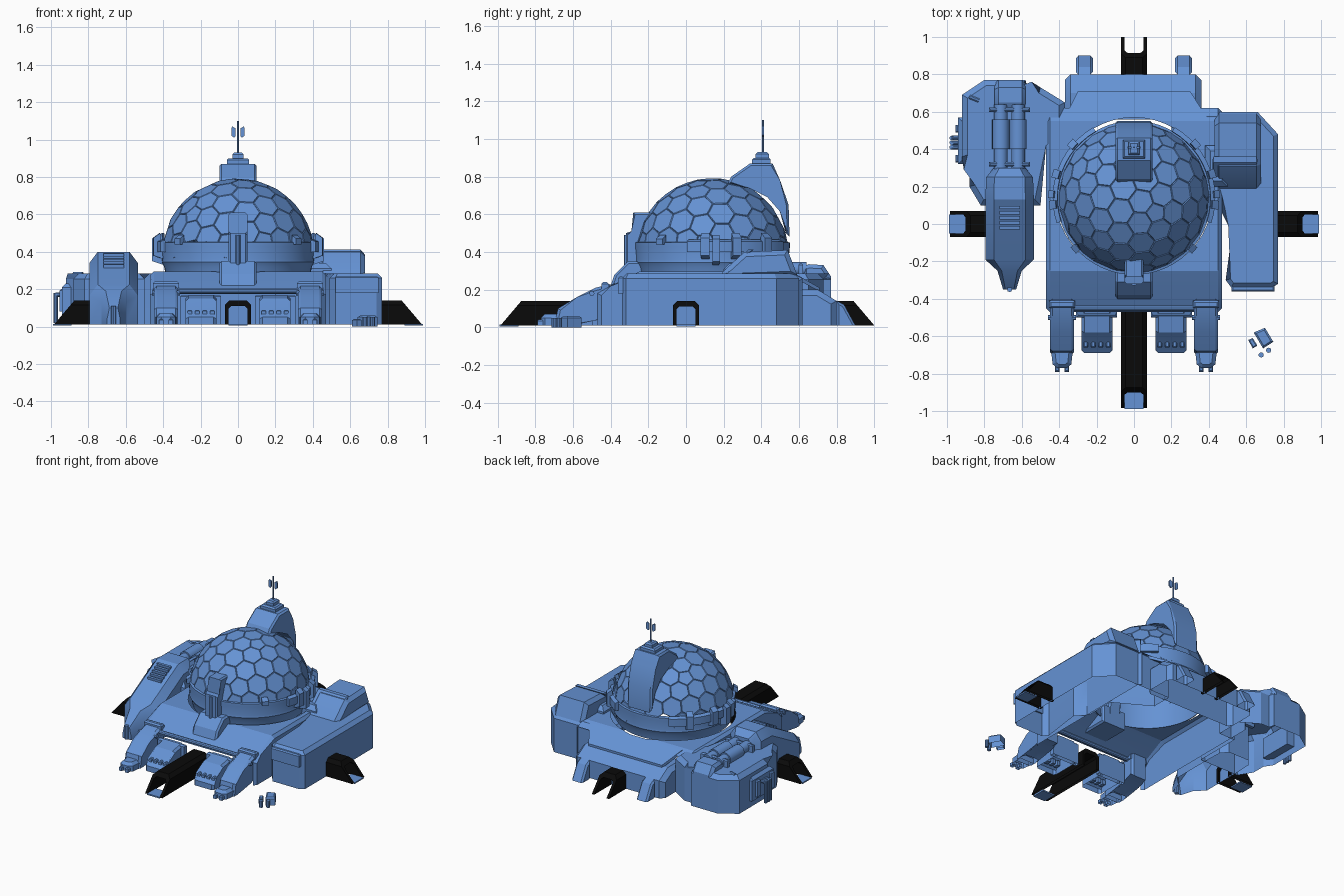
import bpy, bmesh, math
from mathutils import Vector, Matrix

if "Cube" in bpy.data.objects:
    bpy.data.objects.remove(bpy.data.objects["Cube"])

CY, CZ, R = 0.14, 0.385, 0.407          # dome centre and radius


def material(name, c):
    m = bpy.data.materials.new(name)
    m.diffuse_color = (*c, 1)
    m.use_nodes = True
    m.node_tree.nodes["Principled BSDF"].inputs["Base Color"].default_value = m.diffuse_color
    return m


BLUE = material("blue_hull", (0.13, 0.29, 0.66))
BLACK = material("black_tunnel", (0.003, 0.003, 0.003))


def finish(name, bm, mat=BLUE, open_bottom=True):
    bmesh.ops.recalc_face_normals(bm, faces=bm.faces)
    if open_bottom:
        low = [f for f in bm.faces if all(v.co.z < 0.011 for v in f.verts)]
        bmesh.ops.delete(bm, geom=low, context='FACES')
    me = bpy.data.meshes.new(name)
    bm.to_mesh(me)
    bm.free()
    ob = bpy.data.objects.new(name, me)
    bpy.context.collection.objects.link(ob)
    me.materials.append(mat)
    return ob


def loft_bm(loops, caps=True):
    bm = bmesh.new()
    rows = [[bm.verts.new(p) for p in lp] for lp in loops]
    n = len(rows[0])
    for a, b in zip(rows, rows[1:]):
        for i in range(n):
            bm.faces.new((a[i], a[(i + 1) % n], b[(i + 1) % n], b[i]))
    if caps:
        bm.faces.new(rows[0])
        bm.faces.new(rows[-1])
    return bm


def extr(name, pts, axis, lo, hi, cham=0, mat=BLUE, open_bottom=True):
    """Extrude a 2D profile along an axis, chamfering its end rims."""
    put = {'x': lambda p, t: (t, p[0], p[1]), 'y': lambda p, t: (p[0], t, p[1]),
           'z': lambda p, t: (p[0], p[1], t)}[axis]
    bm = loft_bm([[put(p, t) for p in pts] for t in (lo, hi)])
    if cham:
        k = 'xyz'.index(axis)
        ends = (max(lo, hi),) if axis == 'z' else (lo, hi)
        es = [e for e in bm.edges if any(all(abs(v.co[k] - t) < 1e-5 for v in e.verts) for t in ends)
              and not all(v.co.z < 0.011 for v in e.verts)]
        bmesh.ops.bevel(bm, geom=es, offset=cham, segments=1, affect='EDGES')
    return finish(name, bm, mat, open_bottom)


def box(name, x0, x1, y0, y1, z0, z1, cham=0):
    return extr(name, [(x0, y0), (x1, y0), (x1, y1), (x0, y1)], 'z', z0, z1, cham)


def tube(name, a, b, r, seg=16):
    a, b = Vector(a), Vector(b)
    bm = bmesh.new()
    bmesh.ops.create_cone(bm, cap_ends=True, segments=seg, radius1=r, radius2=r, depth=(b - a).length)
    m = Matrix.Translation((a + b) / 2) @ Vector((0, 0, 1)).rotation_difference(b - a).to_matrix().to_4x4()
    bmesh.ops.transform(bm, matrix=m, verts=bm.verts)
    return finish(name, bm, open_bottom=False)


def arc(name, prof, a0, a1, seg, caps=True, close=True):
    """Sweep an (r, z) profile around the dome axis."""
    loops = []
    for i in range(seg + 1):
        t = math.radians(a0 + (a1 - a0) * i / seg)
        loops.append([(r * math.cos(t), CY + r * math.sin(t), z) for r, z in prof])
    bm = loft_bm(loops, caps)
    bmesh.ops.remove_doubles(bm, verts=bm.verts, dist=1e-5)
    return finish(name, bm, open_bottom=False)


# dome: raised hexagon tiles, the dual of an icosphere
ico = bmesh.new()
bmesh.ops.create_icosphere(ico, subdivisions=3, radius=1, matrix=Matrix.Rotation(0.3, 4, 'Y') @ Matrix.Rotation(0.2, 4, 'X'))
bm = bmesh.new()
C = Vector((0, CY, CZ))
for v in ico.verts:
    if v.co.z < 0.06:
        continue
    n = v.co.normalized()
    u = n.orthogonal().normalized()
    w = n.cross(u)
    cs = [f.calc_center_median().normalized() for f in v.link_faces]
    cs.sort(key=lambda c: math.atan2(c.dot(w), c.dot(u)))
    outer = [bm.verts.new(C + c * (R - 0.004)) for c in cs]
    inner = [bm.verts.new(C + c.lerp(n, 0.06).normalized() * R) for c in cs]
    for i in range(len(cs)):
        j = (i + 1) % len(cs)
        bm.faces.new((outer[i], outer[j], inner[j], inner[i]))
    bm.faces.new(inner)
ico.free()
bmesh.ops.remove_doubles(bm, verts=bm.verts, dist=1e-5)
finish("dome_tiles", bm, open_bottom=False)

# dome collar and clamps
arc("dome_ring", [(.39, .455), (.412, .45), (.412, .43), (.405, .36), (.408, .345), (.395, .32), (.385, .27), (.38, .27)],
    0, 360, 56, False)
for s in (0, 1):
    a = lambda t: 180 - t if s else t
    arc("side_collar", [(.40, .40), (.435, .40), (.435, .455), (.41, .465)], a(-18), a(60), 12)
    for t in (-8, 14, 38):
        arc("collar_clamp", [(.40, .36), (.455, .38), (.455, .475), (.42, .50)], a(t), a(t + 6), 3)
    arc("collar_shoulder", [(.40, .33), (.46, .35), (.46, .47), (.43, .49)], a(0), a(5), 2)
for t in (218, 316):
    arc("front_clamp", [(.40, .44), (.43, .44), (.43, .47), (.40, .49)], t, t + 6, 2)

# rear hood, antenna
extr("rear_hood", [(.22, .76), (.24, .80), (.34, .87), (.46, .87), (.50, .78), (.545, .65), (.55, .48),
                   (.53, .5), (.51, .62), (.44, .70), (.34, .75)], 'x', -.1, .1, .012)
box("hood_cap", -.06, .06, .35, .45, .86, .90, .01)
box("antenna_base", -.03, .03, .37, .44, .89, .93, .01)
tube("antenna", (0, .41, .92), (0, .41, 1.1), .005, 8)
for s in (-1, 1):
    extr("antenna_plate", [(s * .013, 1.02), (s * .02, 1.01), (s * .036, 1.02), (s * .036, 1.06), (s * .03, 1.07), (s * .013, 1.06)],
         'y', .405, .415)

# front dome spine
extr("front_spine", [(-.32, .30), (-.32, .50), (-.28, .50), (-.28, .61), (-.17, .61), (-.2, .3)], 'x', -.05, .05, .01)
extr("front_spine_base", [(-.40, .22), (-.38, .28), (-.31, .35), (-.2, .35), (-.2, .22)], 'x', -.1, .1, .012)
tube("spine_rod", (0, -.315, .29), (0, -.315, .49), .015, 10)

# central hull with a round opening under the dome
hull = extr("central_hull", [(-.47, .01), (-.47, .18), (-.40, .22), (-.25, .295), (.55, .295), (.62, .26), (.62, .01)],
            'x', -.47, .47, .02, open_bottom=False)
bm = bmesh.new()
bmesh.ops.create_cone(bm, cap_ends=True, segments=48, radius1=.42, radius2=.42, depth=2, matrix=Matrix.Translation((0, .15, 0)))
cutter = finish("hull_cutter", bm, open_bottom=False)
cutter.hide_render = True
mod = hull.modifiers.new("opening", 'BOOLEAN')
mod.object, mod.operation, mod.solver = cutter, 'DIFFERENCE', 'EXACT'
bpy.context.view_layer.objects.active = hull
bpy.ops.object.modifier_apply(modifier="opening")
bpy.data.objects.remove(cutter)
bm = bmesh.new()
bm.from_mesh(hull.data)
drop = [f for f in bm.faces if all(v.co.z < .011 for v in f.verts)
        or all(abs(math.hypot(v.co.x, v.co.y - .15) - .42) < .004 for v in f.verts) and abs(f.normal.z) < .3
        or f.normal.y > .9 or f.normal.y < -.95]
bmesh.ops.delete(bm, geom=drop, context='FACES')
bm.to_mesh(hull.data)
bm.free()
tube("front_bar", (-.32, -.45, .19), (.32, -.45, .19), .016, 10)
for s in (-1, 1):
    box("front_panel", s * .09, s * .31, -.50, -.47, .01, .17, .01)

# rear deck, rear wall and prongs
bm = loft_bm([[(-.37, .57, z0), (-.30, .71, z1), (.30, .71, z1), (.39, .57, z0)] for z0, z1 in ((.265, .19), (.29, .21))])
finish("rear_deck", bm)
extr("rear_wall", [(.56, .01), (.56, .2), (.70, .2), (.80, .14), (.80, .01)], 'x', -.37, .36, .03)
for s in (-1, 1):
    extr("rear_prong", [(.80, .01), (.80, .14), (.84, .12), (.90, .01)], 'x', s * .22, s * .31, .012)

# front legs, toes and feet
for s in (-1, 1):
    extr("front_leg", [(-.40, .23), (-.48, .21), (-.58, .16), (-.68, .10), (-.70, .01), (-.60, .01), (-.49, .05), (-.40, .05)],
         'x', s * .32, s * .45, .015)
    box("leg_block", s * .315, s * .455, -.45, -.41, .18, .24, .01)
    extr("leg_toe", [(s * .325, -.66), (s * .335, -.75), (s * .36, -.77), (s * .41, -.77), (s * .435, -.75), (s * .445, -.66)],
         'z', .01, .07, .02)
    for k in (.36, .41):
        box("toe_claw", s * (k - .012), s * (k + .012), -.79, -.75, .01, .04, .006)
    for k in (.325, .445):
        tube("leg_pin", (s * (k - .015), -.5, .18), (s * (k + .015), -.5, .18), .014, 8)
    extr("front_foot", [(-.47, .17), (-.58, .15), (-.64, .08), (-.69, .05), (-.69, .01), (-.47, .01)], 'x', s * .115, s * .28, .015)
    for k in range(4):
        box("foot_tread", s * (.125 + k * .04), s * (.15 + k * .04), -.66, -.62, .05, .09, .006)

# right corridor module
extr("right_module", [(.2, .6), (.66, .6), (.77, .48), (.77, -.32), (.74, -.34), (.52, -.34), (.49, -.3), (.53, 0), (.46, .08), (.46, .3), (.2, .45)],
     'z', .01, .285, .025)
extr("right_cover", [(.18, .27), (.2, .3), (.31, .40), (.54, .41), (.59, .28), (.55, .27)], 'x', .43, .68, .025)
extr("right_cover_rib", [(.2, .29), (.33, .412), (.36, .412), (.23, .29)], 'x', .42, .66, .006)
box("right_front_frame", .52, .75, -.36, -.33, .18, .27, .008)
box("right_link", .38, .50, .20, .42, .25, .34, .03)

# left machinery module
extr("left_module", [(-.92, .69), (-.80, .77), (-.58, .77), (-.57, .73), (-.50, .73), (-.37, .65), (-.37, .45), (-.5, .45),
                     (-.5, .1), (-.82, .1), (-.88, .2), (-.88, .3), (-.92, .36)], 'z', .01, .285, .03)
sect = [(.30, .085, .36), (.25, .125, .40), (.13, .13, .40), (-.19, .13, .225), (-.25, .065, .19), (-.35, .035, .10)]
bm = loft_bm([[(-.665 - w, y, .01), (-.665 - w, y, z - .06), (-.665 - w * .65, y, z), (-.665 + w * .65, y, z),
               (-.665 + w, y, z - .06), (-.665 + w, y, .01)] for y, w, z in sect])
finish("left_tower", bm)
for k in range(5):
    y, z = -.02 + k * .027, .318 + k * .0148
    extr("tower_louver", [(y - .007, z - .01), (y - .009, z + .014), (y + .008, z + .016), (y + .008, z - .005)], 'x', -.72, -.61)
tube("nose_pipe", (-.665, -.35, .01), (-.665, -.35, .11), .014, 8)
for x in (-.712, -.62):
    tube("tank", (x, .29, .31), (x, .64, .31), .036, 20)
    tube("tank_sleeve", (x, .40, .31), (x, .56, .31), .046, 20)
for y in (.32, .61):
    box("tank_bracket", -.775, -.555, y - .012, y + .012, .26, .34, .008)
extr("tank_cap", [(.62, .25), (.62, .32), (.65, .335), (.73, .33), (.77, .27), (.77, .22)], 'x', -.745, -.58, .02)
# side pipes and hatch
box("side_hatch", -.94, -.86, .32, .57, .06, .23, .02)
for y in (.41, .435, .46):
    tube("side_pipe_out", (-.90, y, .17), (-.975, y, .17), .012, 10)
    tube("side_pipe_down", (-.975, y, .18), (-.975, y, .02), .012, 10)
for y in (.35, .51):
    box("side_lug", -.955, -.92, y - .02, y + .02, .08, .2, .008)
tube("roof_handle", (-.88, .68, .28), (-.83, .66, .28), .012, 8)

# black entry tunnels with sloped mouths and blue doorsteps
ring = [(-.07, .01), (-.07, .115), (-.045, .14), (.045, .14), (.07, .115), (.07, .01),
        (.05, .01), (.05, .095), (.035, .11), (-.035, .11), (-.05, .095), (-.05, .01)]
for name, ang, start in (("right", 0, .76), ("back", 90, .78), ("left", 180, .78), ("front", 270, .45)):
    rot = Matrix.Rotation(math.radians(ang), 4, 'Z')
    tip = 1.0 if name == "back" else .985
    bm = loft_bm([[(start, u, z) for u, z in ring], [(tip - (z - .01) * .85, u, z) for u, z in ring]])
    bmesh.ops.transform(bm, matrix=rot, verts=bm.verts)
    finish(name + "_tunnel", bm, BLACK)
    if name != "back":
        bm = loft_bm([[(.89, -.05, z), (.99, -.05, z), (.99, .05, z), (.89, .05, z)] for z in (.005, .015)])
        bmesh.ops.transform(bm, matrix=rot, verts=bm.verts)
        finish(name + "_doorstep", bm, open_bottom=False)

# loose crates beside the base
extr("crate", [(.64, -.58), (.70, -.555), (.745, -.63), (.69, -.665)], 'z', .0, .06, .01)
extr("small_crate", [(.61, -.62), (.635, -.61), (.66, -.65), (.635, -.665)], 'z', .0, .04, .006)
for x, y in ((.68, -.70), (.72, -.675)):
    tube("canister", (x, y, 0), (x, y, .05), .014, 10)

bpy.ops.object.select_all(action='SELECT')
bpy.context.view_layer.objects.active = hull
bpy.ops.object.shade_smooth_by_angle(angle=math.radians(25))
